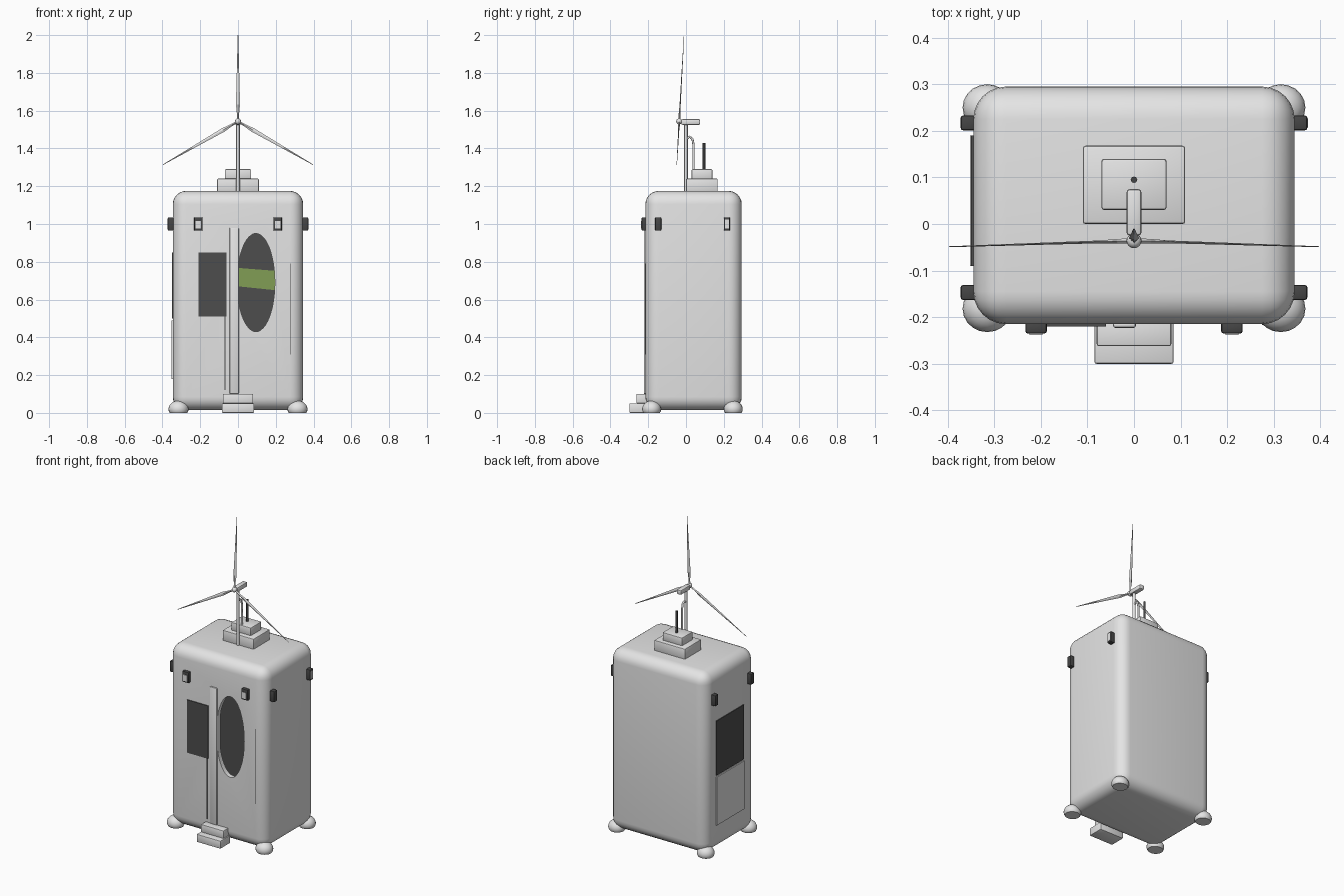
import bpy, bmesh, math
from mathutils import Matrix, Vector

if "Cube" in bpy.data.objects:
    bpy.data.objects.remove(bpy.data.objects["Cube"])


def material(name, rgb):
    m = bpy.data.materials.new(name)
    m.diffuse_color = (*rgb, 1)
    m.use_nodes = True
    m.node_tree.nodes["Principled BSDF"].inputs["Base Color"].default_value = m.diffuse_color
    return m


WHITE = material("white_shell", (0.78, 0.78, 0.78))
DARK = material("dark_glass", (0.075, 0.075, 0.075))
BLACK = material("black_fittings", (0.06, 0.06, 0.06))
GREEN = material("green_band", (0.22, 0.34, 0.09))


def finish(bm, name, mat):
    bmesh.ops.recalc_face_normals(bm, faces=bm.faces)
    me = bpy.data.meshes.new(name)
    bm.to_mesh(me)
    bm.free()
    ob = bpy.data.objects.new(name, me)
    bpy.context.collection.objects.link(ob)
    me.materials.append(mat)
    return ob


def smooth(ob):
    bpy.ops.object.select_all(action='DESELECT')
    ob.select_set(True)
    bpy.context.view_layer.objects.active = ob
    bpy.ops.object.shade_smooth_by_angle(angle=math.radians(35))


def box(name, lo, hi, mat, bevel=0.0, segments=2):
    lo, hi = Vector(lo), Vector(hi)
    bm = bmesh.new()
    bmesh.ops.create_cube(bm, size=1)
    for v in bm.verts:
        v.co = (lo + hi) / 2 + v.co * (hi - lo)
    if bevel:
        bmesh.ops.bevel(bm, geom=bm.edges[:], offset=bevel, segments=segments,
                        profile=0.5, affect='EDGES')
    ob = finish(bm, name, mat)
    if bevel:
        smooth(ob)
    return ob


def prism(name, outline, y0, y1, mat):
    """Extrude an (x, z) outline along y."""
    bm = bmesh.new()
    face = bm.faces.new([bm.verts.new((x, y0, z)) for x, z in outline])
    ext = bmesh.ops.extrude_face_region(bm, geom=[face])
    for v in ext["geom"]:
        if isinstance(v, bmesh.types.BMVert):
            v.co.y = y1
    return finish(bm, name, mat)


def tube(name, points, radius, mat):
    cu = bpy.data.curves.new(name, 'CURVE')
    cu.dimensions = '3D'
    cu.bevel_depth, cu.bevel_resolution, cu.use_fill_caps = radius, 2, True
    sp = cu.splines.new('POLY')
    sp.points.add(len(points) - 1)
    for p, co in zip(sp.points, points):
        p.co = (*co, 1)
    ob = bpy.data.objects.new(name, cu)
    bpy.context.collection.objects.link(ob)
    cu.materials.append(mat)
    return ob


# Cabin shell, hollowed out, with a clipped oval opening in the front
shell = box("cabin_shell", (-0.345, -0.215, 0.015), (0.345, 0.295, 1.175), WHITE, 0.07, 6)
room = box("room_cutter", (-0.31, -0.185, 0.05), (0.31, 0.265, 1.10), DARK)
oval = [(max(0.005, 0.095 + 0.1 * math.cos(a)), 0.69 + 0.26 * math.sin(a))
        for a in (i * math.tau / 48 for i in range(48))]
oval = [p for i, p in enumerate(oval) if p != oval[i - 1]]
hole = prism("oval_cutter", oval, -0.3, -0.1, WHITE)
bpy.context.view_layer.objects.active = shell
for cutter in (room, hole):
    cutter.hide_render = True
    mod = shell.modifiers.new("cut", 'BOOLEAN')
    mod.operation, mod.solver, mod.object = 'DIFFERENCE', 'EXACT', cutter
    bpy.ops.object.modifier_apply(modifier=mod.name)
    bpy.data.objects.remove(cutter)
shell.data.materials.clear()
shell.data.materials.append(WHITE)
shell.data.materials.append(DARK)
for p in shell.data.polygons:
    c = p.center
    inside = abs(c.x) < 0.312 and -0.187 < c.y < 0.267 and 0.048 < c.z < 1.102
    p.material_index = 1 if inside else 0
smooth(shell)

# Green band on the inside back wall
prism("wall_band", [(-0.29, 0.70), (0.29, 0.64), (0.29, 0.745), (-0.29, 0.79)],
      0.258, 0.264, GREEN)

# Windows, door post and panel seams
box("front_window", (-0.21, -0.22, 0.51), (-0.06, -0.212, 0.85), DARK)
box("left_window", (-0.35, -0.09, 0.50), (-0.342, 0.19, 0.85), DARK)
box("left_panel", (-0.352, -0.09, 0.18), (-0.343, 0.19, 0.49), WHITE)
box("door_post", (-0.045, -0.223, 0.10), (0.004, -0.21, 0.98), WHITE, 0.005)
box("door_seam", (-0.072, -0.217, 0.12), (-0.067, -0.212, 0.51), BLACK)
box("right_seam", (0.275, -0.217, 0.31), (0.279, -0.212, 0.79), BLACK)

# Lamps around the top of the cabin
for x in (-0.21, 0.21):
    box("front_lamp", (x - 0.023, -0.235, 0.965), (x + 0.023, -0.21, 1.035), BLACK, 0.005)
    box("front_lens", (x - 0.014, -0.238, 0.975), (x + 0.014, -0.232, 1.015), WHITE)
for s in (-1, 1):
    for y in (-0.147, 0.217):
        a, b = sorted((s * 0.335, s * 0.372))
        box("side_lamp", (a, y - 0.016, 0.965), (b, y + 0.016, 1.035), BLACK, 0.005)
box("right_lens", (0.368, 0.207, 0.975), (0.374, 0.227, 1.025), WHITE)

# Rounded feet
for x in (-0.315, 0.315):
    for y in (-0.182, 0.25):
        bm = bmesh.new()
        bmesh.ops.create_uvsphere(bm, u_segments=20, v_segments=12, radius=1)
        for v in bm.verts:
            v.co = Vector((x + v.co.x * 0.053, y + v.co.y * 0.05,
                           max(0, 0.02 + v.co.z * 0.045)))
        bmesh.ops.remove_doubles(bm, verts=bm.verts, dist=1e-5)
        smooth(finish(bm, "foot", WHITE))

# Entry steps
box("lower_step", (-0.085, -0.30, 0.0), (0.085, -0.20, 0.05), WHITE, 0.004)
box("upper_step", (-0.08, -0.262, 0.05), (0.08, -0.20, 0.10), WHITE, 0.004)

# Roof unit, aerial, mast and bent cable pipe
box("roof_unit_base", (-0.11, 0.0, 1.165), (0.11, 0.168, 1.24), WHITE, 0.006)
box("roof_unit_top", (-0.07, 0.03, 1.235), (0.07, 0.14, 1.29), WHITE, 0.006)
tube("aerial", [(0, 0.095, 1.285), (0, 0.095, 1.43)], 0.007, BLACK)
tube("mast", [(0, 0.0, 1.16), (0, 0.0, 1.54)], 0.01, WHITE)
tube("cable_pipe", [(0, 0.04, 1.28), (0, 0.04, 1.42), (0, 0.034, 1.45),
                    (0, 0.02, 1.462), (0, 0.0, 1.45)], 0.006, WHITE)

# Wind turbine head
box("turbine_housing", (-0.016, -0.025, 1.525), (0.016, 0.075, 1.555), WHITE, 0.007)
HUB = Vector((0, -0.036, 1.543))
TILT = Matrix.Rotation(math.radians(-3.2), 4, 'X')
bm = bmesh.new()
bmesh.ops.create_uvsphere(bm, u_segments=16, v_segments=10, radius=0.016)
bmesh.ops.translate(bm, verts=bm.verts, vec=HUB)
smooth(finish(bm, "turbine_hub", WHITE))

# Three tapered blades: diamond sections at (distance, half width, half thickness)
SECTIONS = [(0.0, 0.006, 0.006), (0.04, 0.006, 0.005), (0.09, 0.011, 0.003),
            (0.28, 0.006, 0.002), (0.458, 0.0015, 0.001)]
for k in range(3):
    turn = Matrix.Translation(HUB) @ TILT @ Matrix.Rotation(k * math.tau / 3, 4, 'Y')
    bm = bmesh.new()
    rings = [[bm.verts.new(turn @ Vector((w * c, t * s, d)))
              for c, s in ((1, 0), (0, 1), (-1, 0), (0, -1))] for d, w, t in SECTIONS]
    for a, b in zip(rings, rings[1:]):
        for i in range(4):
            j = (i + 1) % 4
            bm.faces.new((a[i], a[j], b[j], b[i]))
    bm.faces.new(rings[0])
    bm.faces.new(rings[-1])
    finish(bm, "turbine_blade", WHITE)
